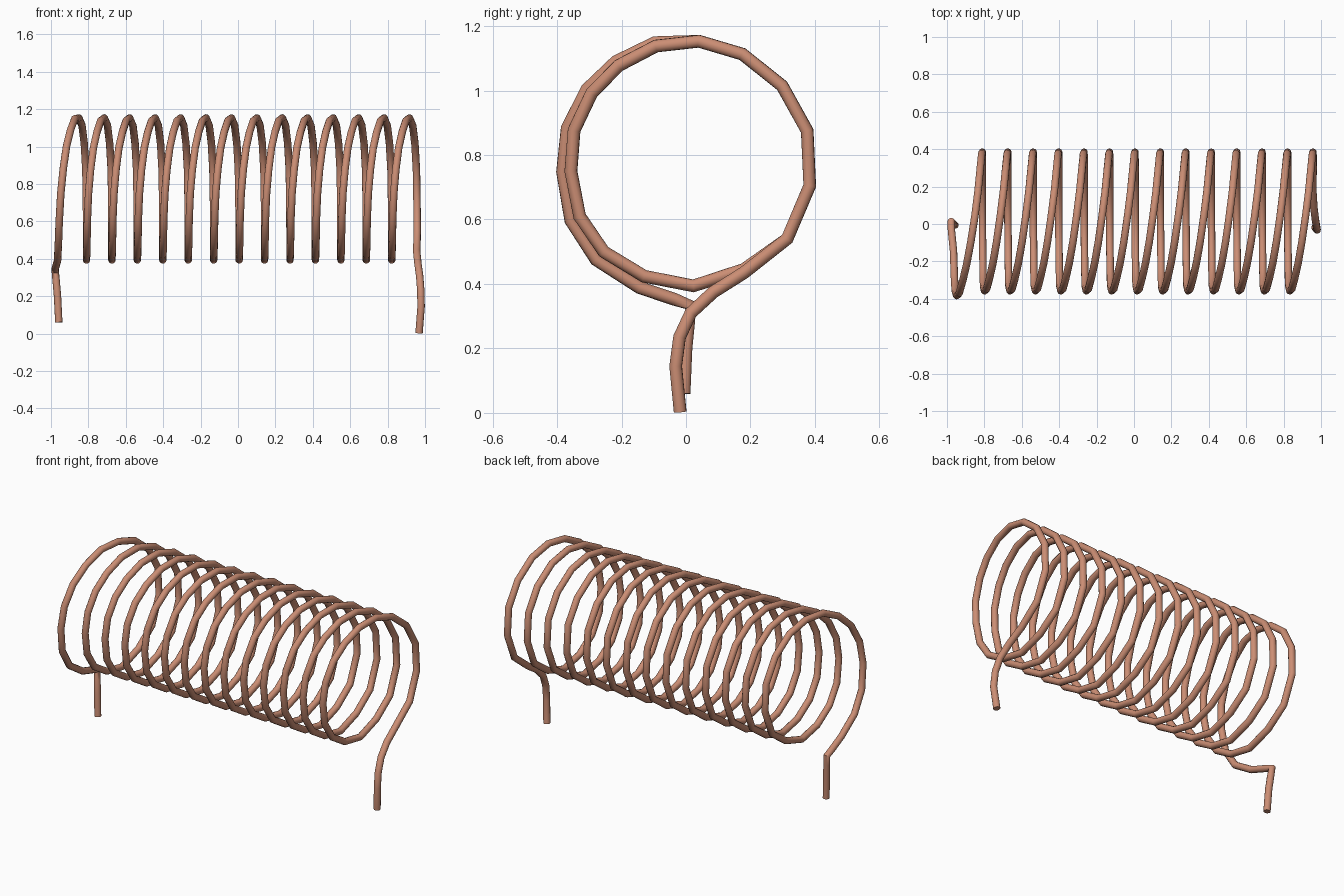
import bpy
import math
from mathutils import Vector

default_cube = bpy.data.objects.get("Cube")
if default_cube:
    bpy.data.objects.remove(default_cube, do_unlink=True)

# Copper material
copper = bpy.data.materials.new("copper")
copper.use_nodes = True
colour = (0.6, 0.27, 0.175, 1)
copper.diffuse_color = colour
copper.node_tree.nodes["Principled BSDF"].inputs["Base Color"].default_value = colour

# Overall dimensions of the coil
WIRE_RADIUS = 0.02
PITCH = 0.136
FIRST_CREST = -0.851
FULL_TURNS = 13
CENTRE_Y, CENTRE_Z = 0.013, 0.777

# One turn as (y, z, drift along x), from the crest over the back, bottom and front
turn_shape = [
    (.04, 1.153, 0), (.175, 1.113, .017), (.298, 1.015, .029), (.376, .875, .037),
    (.384, .705, .04), (.314, .54, .041), (.18, .445, .041), (.023, .394, .041),
    (-.13, .424, .042), (-.255, .5, .044), (-.33, .61, .046), (-.357, .75, .052),
    (-.347, .877, .063), (-.292, .993, .078), (-.208, 1.078, .097), (-.093, 1.138, .117),
]
STEPS = len(turn_shape)
HALF = STEPS // 2


def turn_point(crest_x, step, widen=0.0):
    """Point on a turn, optionally pushed outward from the coil axis."""
    y, z, drift = turn_shape[step]
    return Vector((
        crest_x + drift,
        CENTRE_Y + (y - CENTRE_Y) * (1 + widen),
        CENTRE_Z + (z - CENTRE_Z) * (1 + widen),
    ))


def make_wire(name, points, radius):
    """Sweep a round wire with closed ends along the points."""
    curve = bpy.data.curves.new(name, "CURVE")
    curve.dimensions = "3D"
    curve.bevel_depth = radius
    curve.bevel_resolution = 4
    curve.use_fill_caps = True
    spline = curve.splines.new("POLY")
    spline.points.add(len(points) - 1)
    for target, point in zip(spline.points, points):
        target.co = (*point, 1)
    wire = bpy.data.objects.new(name, curve)
    bpy.context.collection.objects.link(wire)
    bpy.ops.object.select_all(action="DESELECT")
    wire.select_set(True)
    bpy.context.view_layer.objects.active = wire
    bpy.ops.object.convert(target="MESH")
    wire = bpy.context.view_layer.objects.active
    wire.data.materials.clear()
    wire.data.materials.append(copper)
    bpy.ops.object.shade_smooth_by_angle(angle=math.radians(50))


# Right leg, rising to the hooked start of the coil
path = [Vector(p) for p in (
    (-.958, -.006, .06), (-.965, 0, .2), (-.972, .008, .28),
    (-.977, .015, .333), (-.976, -.035, .352),
)]

# Opening half turn, slightly wider than the rest
for step in range(HALF, STEPS):
    fade = 1 - (step - HALF) / HALF
    point = turn_point(FIRST_CREST - PITCH, step, 0.02 + 0.08 * fade)
    point.x -= 0.02 * fade
    path.append(point)

# Regular turns
for turn in range(FULL_TURNS):
    for step in range(STEPS):
        path.append(turn_point(FIRST_CREST + turn * PITCH, step))

# Closing part turn, then the left leg curving down to the ground
last_crest = FIRST_CREST + FULL_TURNS * PITCH
path += [turn_point(last_crest, step) for step in range(HALF - 2)]
path += [Vector(p) for p in (
    (.956, .18, .435), (.962, .085, .375), (.971, .015, .31),
    (.977, -.02, .235), (.979, -.032, .145), (.968, -.018, .003),
)]

make_wire("coil_wire", path, WIRE_RADIUS)
